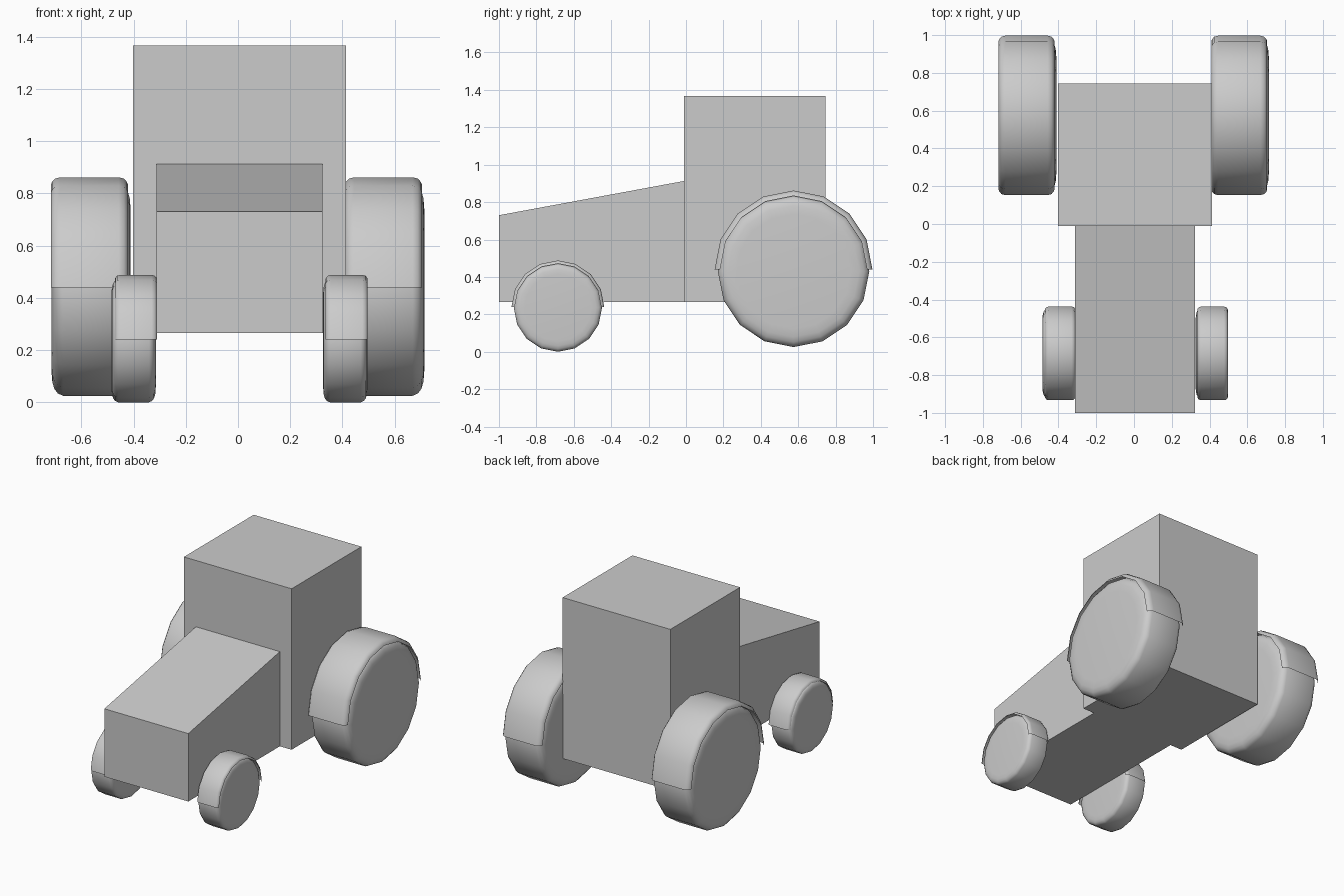
import bpy, bmesh
from math import sin, cos, pi, radians

if "Cube" in bpy.data.objects:
    bpy.data.objects.remove(bpy.data.objects["Cube"])

SIDES = 16


def make(name, verts, faces, smooth=False):
    mesh = bpy.data.meshes.new(name)
    mesh.from_pydata(verts, [], faces)
    bm = bmesh.new()
    bm.from_mesh(mesh)
    bmesh.ops.recalc_face_normals(bm, faces=bm.faces)
    bm.to_mesh(mesh)
    bm.free()
    obj = bpy.data.objects.new(name, mesh)
    bpy.context.collection.objects.link(obj)
    if smooth:
        bpy.ops.object.select_all(action='DESELECT')
        obj.select_set(True)
        bpy.context.view_layer.objects.active = obj
        bpy.ops.object.shade_smooth_by_angle(angle=radians(40))
    return obj


def prism(name, x0, x1, outline):
    """Extrude a (y, z) outline along x."""
    n = len(outline)
    verts = [(x, y, z) for x in (x0, x1) for y, z in outline]
    faces = [tuple(range(n)), tuple(range(n, 2 * n))]
    faces += [(i, (i + 1) % n, n + (i + 1) % n, n + i) for i in range(n)]
    return make(name, verts, faces)


def lathe(name, centre, profile, full):
    """Turn an (x, radius) profile about the x axis, fully or over the top half."""
    cx, cy, cz = centre
    n, m = (SIDES, len(profile)) if full else (SIDES // 2 + 1, len(profile))
    verts = [(cx + x, cy + r * cos(2 * pi * i / SIDES), cz + r * sin(2 * pi * i / SIDES))
             for i in range(n) for x, r in profile]
    faces = []
    for i in range(n if full else n - 1):
        j = (i + 1) % n
        faces += [(i * m + k, i * m + k + 1, j * m + k + 1, j * m + k) for k in range(m - 1)]
    if full:
        faces += [tuple(i * m + k for i in range(n)) for k in (0, m - 1)]
    return make(name, verts, faces, smooth=True)


def mirrored(half):
    return [(-x, r) for x, r in half] + [(x, r) for x, r in reversed(half)]


# Cabin and sloping hood
prism("cabin", -0.403, 0.413, [(-0.01, 0.265), (0.745, 0.265), (0.745, 1.367), (-0.01, 1.367)])
prism("hood", -0.312, 0.324, [(-1.0, 0.265), (-0.01, 0.265), (-0.01, 0.913), (-1.0, 0.73)])

# Wheels with rounded shoulders, each under a half-round fender
# name, wheel x, fender x, y, wheel z, fender z, half width, wheel radius, fender radius, rounding
for name, wx, fx, y, wz, fz, hw, r, fr, b in (
        ("rear_left", -0.563, -0.569, 0.575, 0.430, 0.440, 0.152, 0.405, 0.422, 0.045),
        ("rear_right", 0.562, 0.557, 0.575, 0.430, 0.440, 0.152, 0.405, 0.422, 0.045),
        ("front_left", -0.400, -0.391, -0.685, 0.236, 0.240, 0.085, 0.236, 0.248, 0.026),
        ("front_right", 0.411, 0.416, -0.685, 0.236, 0.240, 0.085, 0.236, 0.248, 0.026)):
    tyre = [(hw, r - 2.2 * b), (hw - 0.08 * b, r - 1.2 * b), (hw - 0.25 * b, r - 0.6 * b),
            (hw - 0.55 * b, r - 0.2 * b), (hw - b, r)]
    lathe(name + "_wheel", (wx, y, wz), mirrored(tyre), True)
    fw = hw - 0.004
    shell = [(fw, fr - 0.65 * b), (fw - 0.1 * b, fr - 0.4 * b),
             (fw - 0.35 * b, fr - 0.12 * b), (fw - 0.8 * b, fr)]
    lathe(name + "_fender", (fx, y, fz), mirrored(shell), False)
